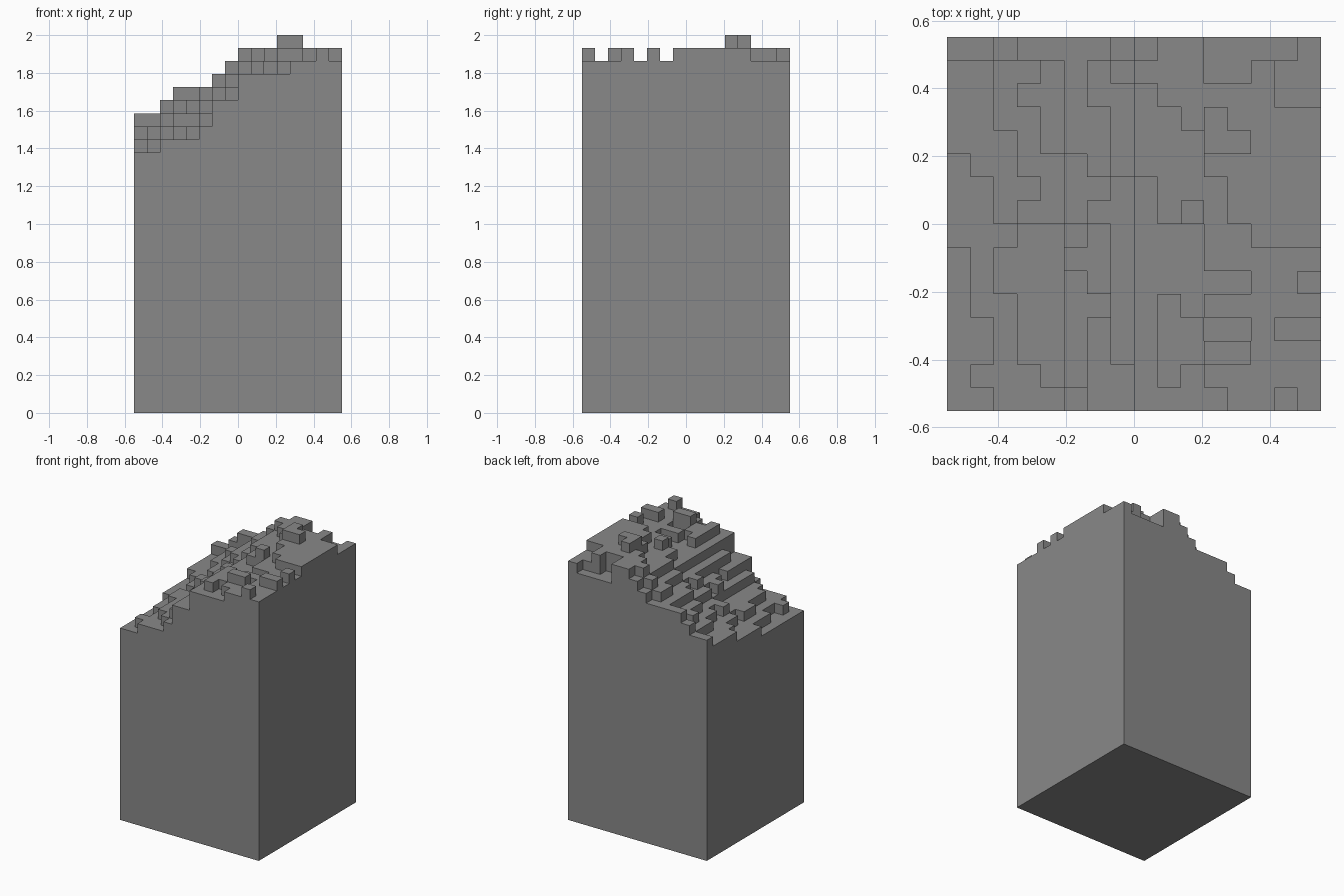
import bpy
import bmesh

if "Cube" in bpy.data.objects:
    bpy.data.objects.remove(bpy.data.objects["Cube"], do_unlink=True)

GRID = 16          # columns per side
CELL = 2 / 29      # edge length of one block
LOWEST = 20        # blocks in the shortest column

# Each row, front to back: columns where the ground climbs by one block
ROW_STEPS = [
    (2, 5, 6, 6, 8, 8, 12),
    (1, 4, 5, 6, 8, 8, 11),
    (2, 3, 5, 6, 7, 8, 11),
    (2, 3, 5, 6, 7, 8, 13),
    (1, 3, 5, 7, 7, 8, 11),
    (1, 2, 5, 6, 7, 8, 11),
    (1, 2, 5, 6, 7, 8, 11),
    (0, 3, 5, 6, 7, 8, 11, 13),
    (0, 2, 4, 5, 6, 8, 9, 12),
    (0, 2, 4, 5, 7, 8, 9, 12),
    (0, 1, 3, 5, 6, 7, 8, 11),
    (0, 0, 3, 4, 5, 7, 8, 11),
    (0, 0, 2, 4, 5, 7, 8, 10),
    (0, 0, 2, 3, 5, 6, 8, 9),
    (0, 0, 2, 4, 5, 6, 7, 8),
    (0, 0, 0, 2, 3, 7, 8, 9),
]

# Bumps and dips: first column, first row, width, depth, height in blocks
PATCHES = [
    (14, 0, 1, 1, 28), (14, 3, 2, 1, 28), (15, 5, 1, 1, 28),
    (11, 2, 2, 1, 28), (11, 5, 2, 1, 26), (9, 1, 1, 1, 27),
    (9, 2, 2, 2, 27), (9, 4, 1, 1, 27), (5, 6, 1, 1, 24),
    (3, 8, 1, 1, 23), (10, 8, 1, 1, 28),
    (11, 11, 2, 1, 29), (11, 12, 1, 1, 29),
    (14, 13, 2, 2, 27), (11, 14, 2, 1, 26),
    (11, 15, 4, 1, 26), (15, 15, 1, 1, 27),
]


def build_heights():
    """Return the height in blocks of every column on the grid."""
    heights = {}
    for row, steps in enumerate(ROW_STEPS):
        for col in range(GRID):
            heights[col, row] = LOWEST + sum(step <= col for step in steps)
    for col, row, width, depth, level in PATCHES:
        for i in range(col, col + width):
            for j in range(row, row + depth):
                heights[i, j] = level
    return heights


def add_face(bm, corners):
    """Add a face from corners given in block units."""
    half = GRID / 2
    bm.faces.new([bm.verts.new(((x - half) * CELL, (y - half) * CELL, z * CELL))
                  for x, y, z in corners])


def add_wall(bm, start, end, low, high):
    """Add an upright face between two ground points."""
    add_face(bm, [(*start, low), (*end, low), (*end, high), (*start, high)])


heights = build_heights()
bm = bmesh.new()

# Column tops, and walls wherever a neighbour is lower
for (i, j), top in heights.items():
    ring = [(i, j), (i + 1, j), (i + 1, j + 1), (i, j + 1)]
    add_face(bm, [(*corner, top) for corner in ring])
    neighbours = [(i, j - 1), (i + 1, j), (i, j + 1), (i - 1, j)]
    for side, neighbour in enumerate(neighbours):
        low = heights.get(neighbour, 0)
        if low < top:
            add_wall(bm, ring[side], ring[(side + 1) % len(ring)], low, top)

# Flat underside
add_face(bm, [(0, 0, 0), (0, GRID, 0), (GRID, GRID, 0), (GRID, 0, 0)])
bmesh.ops.remove_doubles(bm, verts=bm.verts, dist=CELL / 100)

mesh = bpy.data.meshes.new("terrain_block")
bm.to_mesh(mesh)
bm.free()
terrain = bpy.data.objects.new("terrain_block", mesh)
bpy.context.collection.objects.link(terrain)

# Plain stone colour
stone = bpy.data.materials.new("stone_grey")
stone.use_nodes = True
colour = (0.25, 0.25, 0.25, 1)
stone.diffuse_color = colour
stone.node_tree.nodes["Principled BSDF"].inputs["Base Color"].default_value = colour
mesh.materials.append(stone)
